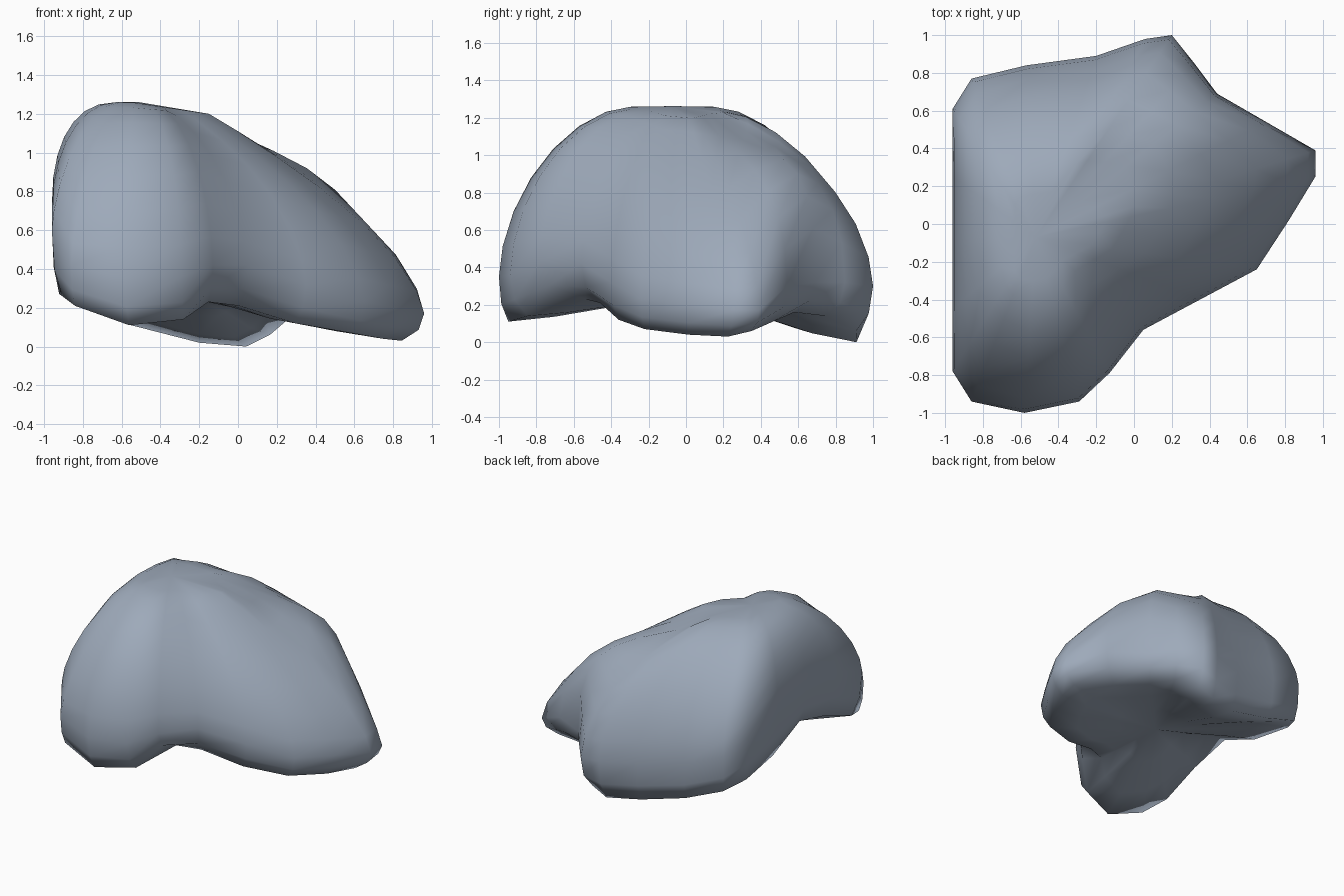
import bpy, bmesh, math
from mathutils import Vector

if "Cube" in bpy.data.objects:
    bpy.data.objects.remove(bpy.data.objects["Cube"])

# Meridians around the body: widest x, y, widest z, rim z, rim inset, roundness
MERIDIANS = [
    (-.96, -.10, .73, .46, .93, 2.3), (-.96, -.45, .71, .38, .93, 2.0),
    (-.96, -.78, .60, .26, .93, 1.6), (-.86, -.94, .42, .21, .97, 1.5),
    (-.58, -1.0, .35, .11, .95, 1.75), (-.29, -.94, .36, .14, .90, 1.8),
    (-.13, -.79, .42, .23, .68, 1.75), (.05, -.56, .42, .21, .82, 1.6),
    (.35, -.40, .32, .12, .90, 1.55), (.65, -.24, .23, .07, .92, 1.48),
    (.82, .02, .20, .04, .93, 1.43), (.96, .25, .17, .03, .90, 1.42),
    (.96, .39, .17, .06, .90, 1.48), (.70, .54, .30, .11, .86, 2.0),
    (.44, .69, .32, .16, .84, 2.7), (.32, .85, .32, .14, .88, 2.1),
    (.20, 1.0, .30, .06, .91, 1.7), (.06, .98, .30, .00, .93, 1.65),
    (-.20, .89, .32, .02, .94, 1.7), (-.57, .84, .40, .11, .95, 1.75),
    (-.86, .77, .50, .22, .97, 1.6), (-.96, .61, .62, .27, .95, 1.85),
    (-.96, .25, .70, .32, .93, 2.2),
]
# Hollow of the slope between the crown and the right and back lobes
DENT = {7: .03, 8: .05, 9: .07, 10: .07, 11: .08, 12: .09, 13: .11,
        14: .13, 15: .09, 16: .05}
AXIS = Vector((-.2, 0))
CROWN = Vector((-.52, -.07))
CEILING = .24
STEPS = 7


def meridian(x, y, zw, zb, k, n, dent):
    """Points from the underside, round the rim and up to the crown."""
    wide = Vector((x, y))
    rim = AXIS + (wide - AXIS) * k
    pts = []
    # shallow arched underside
    for f, g in ((.38, .65), (.74, .2)):
        p = AXIS + (rim - AXIS) * f
        pts.append((p.x, p.y, zb + (CEILING - zb) * g))
    # rim and lower flank
    pts.append((rim.x, rim.y, zb))
    p = rim.lerp(wide, .75)
    pts.append((p.x, p.y, zb + (zw - zb) * .4))
    # rounded flank up to the plateau
    top = CROWN + (wide - CROWN) * .25
    tz = 1.26 - max(0, top.x + .55) * .15
    for i in range(STEPS + 1):
        a = math.pi / 2 * i / STEPS
        c = math.cos(a) ** (2 / n) if i < STEPS else 0
        s = math.sin(a) ** (2 / n)
        p = top.lerp(wide, c)
        z = zw + (tz - zw) * s - dent * math.sin(math.pi * c ** .8)
        pts.append((p.x, p.y, z))
    return pts


# Body skin lofted between the meridians
bm = bmesh.new()
cols = [[bm.verts.new(p) for p in meridian(*m, DENT.get(i, 0))]
        for i, m in enumerate(MERIDIANS)]
under = bm.verts.new((AXIS.x, AXIS.y, CEILING))
crown = bm.verts.new((CROWN.x, CROWN.y, 1.262))
for i, a in enumerate(cols):
    b = cols[(i + 1) % len(cols)]
    bm.faces.new((under, b[0], a[0]))
    bm.faces.new((crown, a[-1], b[-1]))
    for j in range(len(a) - 1):
        bm.faces.new((a[j], b[j], b[j + 1], a[j + 1]))
bmesh.ops.recalc_face_normals(bm, faces=bm.faces)
for f in bm.faces:
    f.smooth = True

mesh = bpy.data.meshes.new("rounded_body")
bm.to_mesh(mesh)
bm.free()
body = bpy.data.objects.new("rounded_body", mesh)
bpy.context.collection.objects.link(body)

# One blue-grey colour
mat = bpy.data.materials.new("blue_grey")
mat.diffuse_color = (.34, .40, .49, 1)
mat.use_nodes = True
mat.node_tree.nodes["Principled BSDF"].inputs["Base Color"].default_value = mat.diffuse_color
mesh.materials.append(mat)
